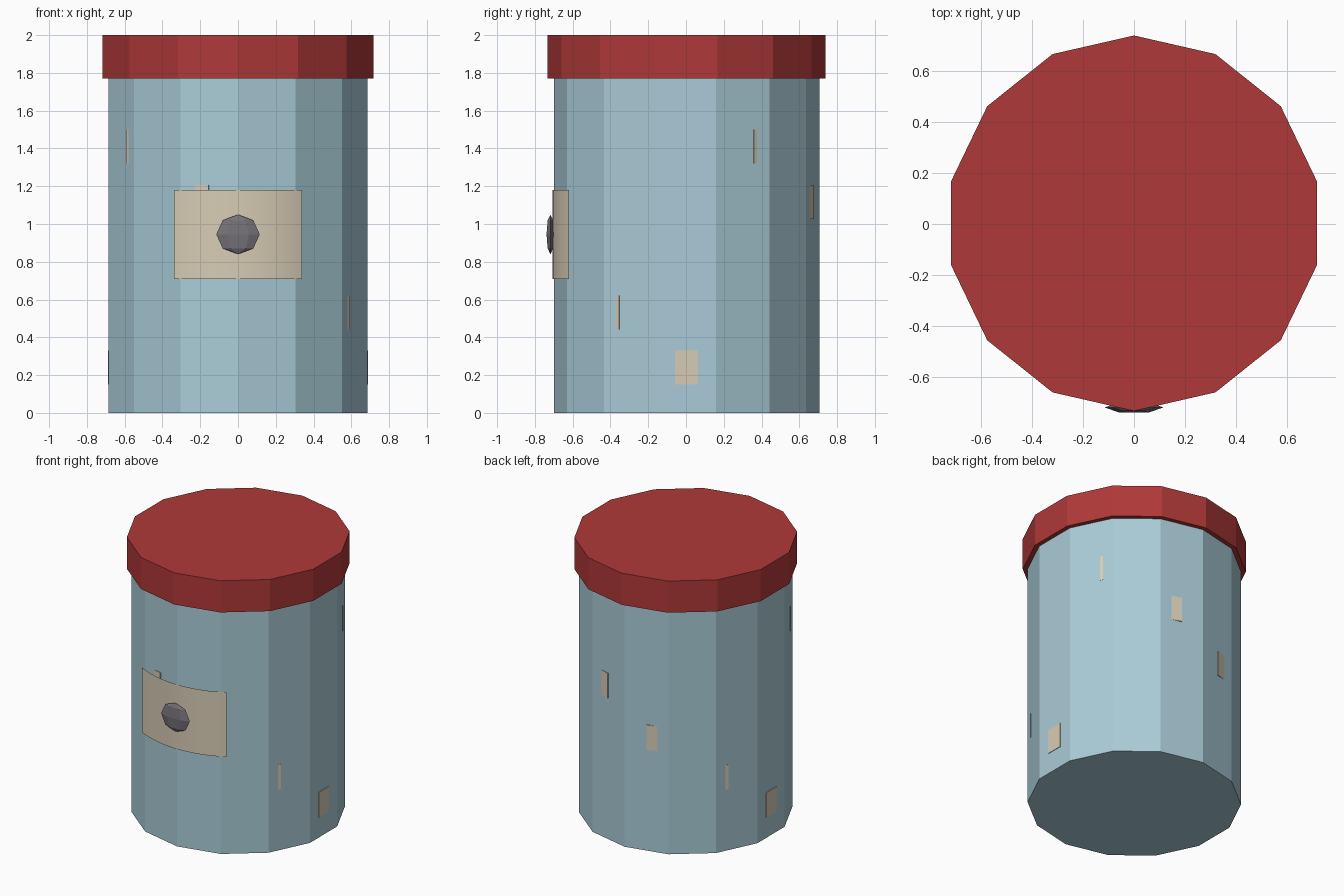
import bpy, bmesh, math
from mathutils import Matrix

if "Cube" in bpy.data.objects:
    bpy.data.objects.remove(bpy.data.objects["Cube"])

CY = 0.003   # small y offset of the can axis


def material(name, rgb):
    m = bpy.data.materials.new(name)
    m.diffuse_color = (*rgb, 1)
    m.use_nodes = True
    m.node_tree.nodes["Principled BSDF"].inputs["Base Color"].default_value = m.diffuse_color
    return m


BLUE = material("pale_blue", (0.40, 0.60, 0.68))
RED = material("red", (0.43, 0.04, 0.04))
CREAM = material("cream", (0.68, 0.60, 0.46))
GREY = material("dark_grey", (0.18, 0.17, 0.19))


def add(name, bm, mat):
    bmesh.ops.recalc_face_normals(bm, faces=bm.faces)
    me = bpy.data.meshes.new(name)
    bm.to_mesh(me)
    bm.free()
    me.materials.append(mat)
    ob = bpy.data.objects.new(name, me)
    bpy.context.collection.objects.link(ob)
    return ob


def prism(name, r, z0, z1, mat, n=14):
    bm = bmesh.new()
    ring = [bm.verts.new((r * math.sin(2 * math.pi * i / n),
                          CY + r * math.cos(2 * math.pi * i / n), z0)) for i in range(n)]
    face = bm.faces.new(ring)
    ext = bmesh.ops.extrude_face_region(bm, geom=[face], use_keep_orig=True)
    top = [v for v in ext["geom"] if isinstance(v, bmesh.types.BMVert)]
    bmesh.ops.translate(bm, verts=top, vec=(0, 0, z1 - z0))
    return add(name, bm, mat)


# Fourteen-sided can and lid
prism("can_body", 0.703, 0.0, 1.79, BLUE)
prism("lid", 0.735, 1.77, 2.0, RED)

# Curved label sheet on the front
bm = bmesh.new()
R, HALF, N = 0.709, 0.5, 24
cols = []
for i in range(N + 1):
    a = -HALF + 2 * HALF * i / N
    x, y = R * math.sin(a), CY - R * math.cos(a)
    cols.append((bm.verts.new((x, y, 0.71)), bm.verts.new((x, y, 1.18))))
for (a, b), (c, d) in zip(cols, cols[1:]):
    bm.faces.new((a, c, d, b))
label = add("label", bm, CREAM)
if label.data.polygons[N // 2].normal.y > 0:
    label.data.flip_normals()
label.data.shade_smooth()

# Flattened low-poly badge on the label
bm = bmesh.new()
bmesh.ops.create_uvsphere(
    bm, u_segments=6, v_segments=4, radius=1,
    matrix=Matrix.Translation((0, -0.718, 0.945))
    @ Matrix.Diagonal((0.115, 0.0235, 0.105, 1))
    @ Matrix.Rotation(math.pi / 2, 4, 'Z'))
add("badge", bm, GREY)

# Double spiral of small plates breaking through the wall
for strand in range(2):
    for k in range(5):
        ang = math.pi * strand - math.radians(36) * k
        bm = bmesh.new()
        bmesh.ops.create_cube(
            bm, size=1,
            matrix=Matrix.Translation((0, CY, 0.24 + 0.2925 * k))
            @ Matrix.Rotation(ang, 4, 'Z')
            @ Matrix.Translation((0.6745, 0, 0))
            @ Matrix.Diagonal((0.03, 0.12, 0.18, 1)))
        add(f"plate_{strand}_{k}", bm, CREAM)
